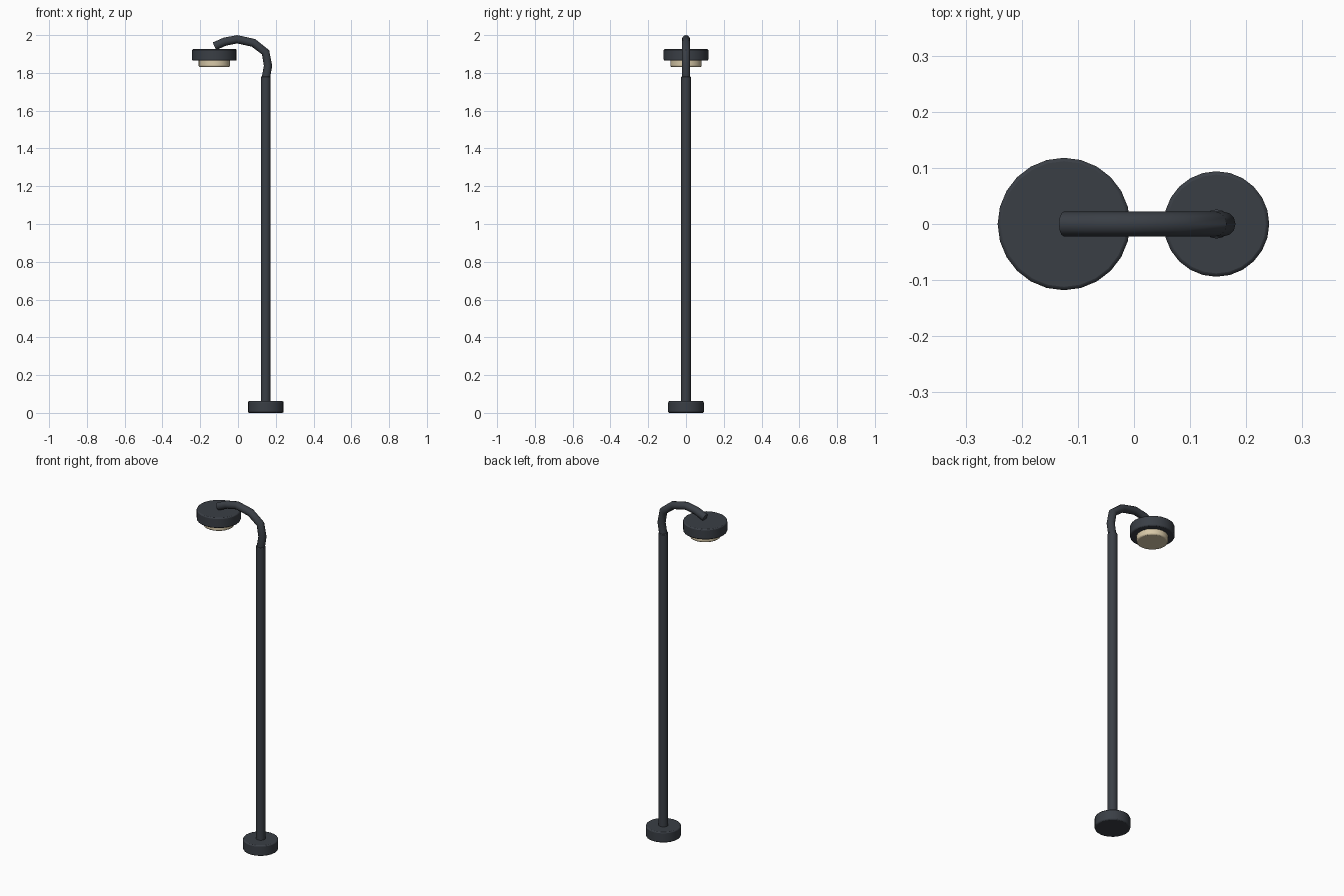
import bpy

if "Cube" in bpy.data.objects:
    bpy.data.objects.remove(bpy.data.objects["Cube"])


def material(name, rgb):
    m = bpy.data.materials.new(name)
    m.diffuse_color = (*rgb, 1)
    m.use_nodes = True
    m.node_tree.nodes["Principled BSDF"].inputs["Base Color"].default_value = m.diffuse_color
    return m


dark = material("dark_metal", (0.042, 0.049, 0.060))
cream = material("warm_glass", (0.68, 0.58, 0.39))


def disc(name, x, radius, z0, z1, mat, sides=24, bevel=0.0):
    """Upright cylinder between two heights, with softened rims."""
    bpy.ops.mesh.primitive_cylinder_add(
        vertices=sides, radius=radius, depth=z1 - z0, location=(x, 0, (z0 + z1) / 2))
    ob = bpy.context.object
    ob.name = name
    ob.data.materials.append(mat)
    if bevel:
        b = ob.modifiers.new("rim", 'BEVEL')
        b.width = bevel
        b.segments = 2
        b.limit_method = 'ANGLE'
        b.angle_limit = 1.0
    bpy.ops.object.shade_smooth_by_angle(angle=0.6)
    return ob


POLE_X, HEAD_X = 0.147, -0.125

# foot and upright
disc("base", POLE_X, 0.094, 0.0, 0.062, dark, bevel=0.006)
disc("pole", POLE_X, 0.026, 0.05, 1.78, dark, sides=16, bevel=0.003)

# lamp head with light below it
disc("lamp_head", HEAD_X, 0.118, 1.865, 1.926, dark, bevel=0.006)
disc("lamp_glass", HEAD_X, 0.083, 1.832, 1.875, cream, bevel=0.006)

# bent arm from the pole top over to the lamp head
path = [(POLE_X, 1.77), (0.159, 1.838), (0.146, 1.909), (0.082, 1.959),
        (-0.005, 1.978), (-0.07, 1.965), (HEAD_X, 1.941)]
curve = bpy.data.curves.new("arm", 'CURVE')
curve.dimensions = '3D'
curve.bevel_depth = 0.022
curve.bevel_resolution = 4
curve.use_fill_caps = True
spline = curve.splines.new('POLY')
spline.points.add(len(path) - 1)
for p, (x, z) in zip(spline.points, path):
    p.co = (x, 0, z, 1)
arm = bpy.data.objects.new("arm", curve)
bpy.context.collection.objects.link(arm)
bpy.ops.object.select_all(action='DESELECT')
arm.select_set(True)
bpy.context.view_layer.objects.active = arm
bpy.ops.object.convert(target='MESH')
arm = bpy.context.object
arm.name = "arm"
arm.data.materials.clear()
arm.data.materials.append(dark)
bpy.ops.object.shade_smooth_by_angle(angle=0.6)
